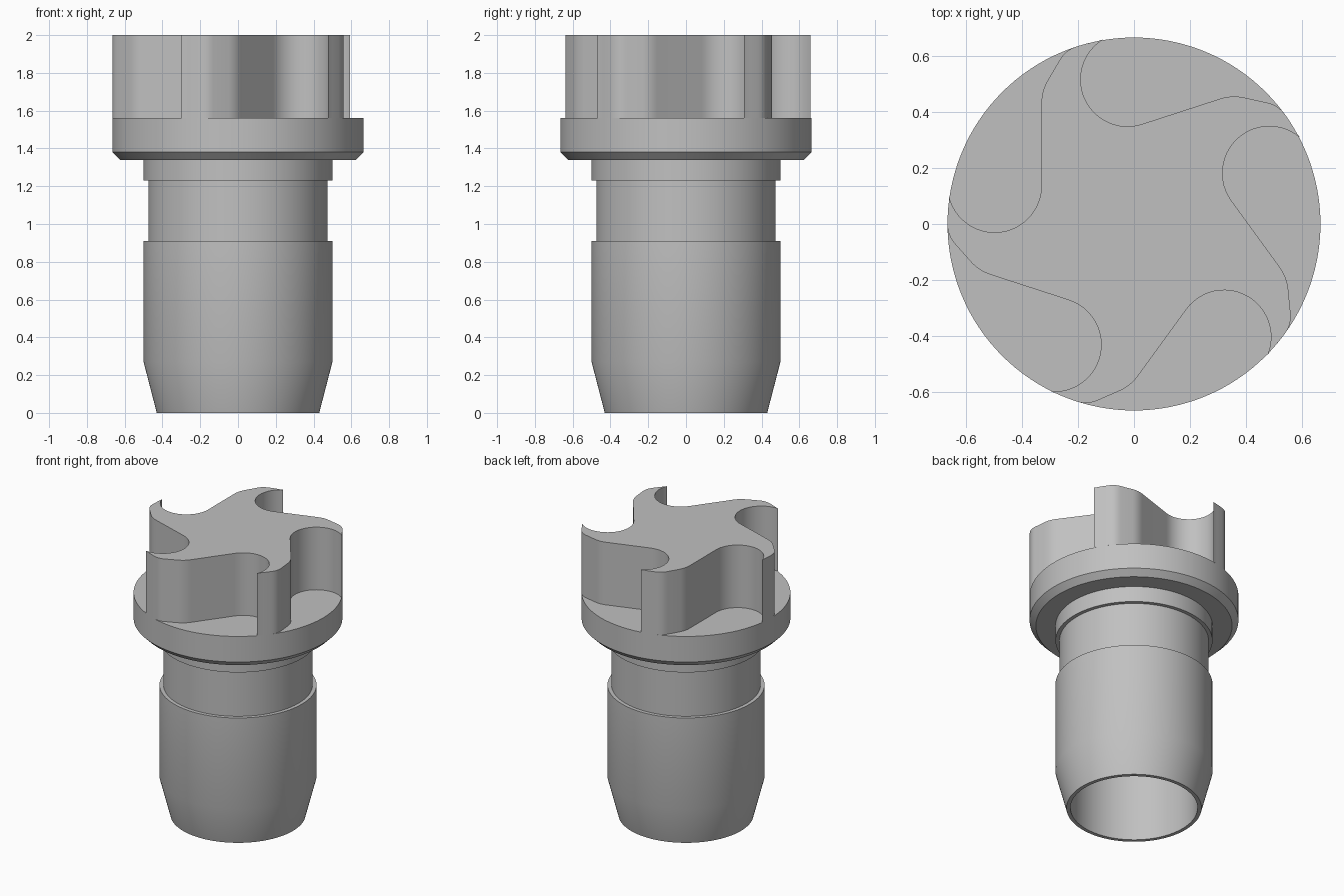
import bpy, bmesh, math
from mathutils import Vector, Matrix

cube = bpy.data.objects.get("Cube")
if cube:
    bpy.data.objects.remove(cube)

SEGMENTS = 128
RADIUS = 0.665
COLLAR_TOP, TOP = 1.56, 2.0

grey = bpy.data.materials.new("plain grey")
grey.use_nodes = True
colour = (0.53, 0.53, 0.53, 1)
grey.diffuse_color = colour
grey.node_tree.nodes["Principled BSDF"].inputs["Base Color"].default_value = colour


def finish(name, bm):
    bmesh.ops.recalc_face_normals(bm, faces=bm.faces)
    mesh = bpy.data.meshes.new(name)
    bm.to_mesh(mesh)
    bm.free()
    obj = bpy.data.objects.new(name, mesh)
    bpy.context.collection.objects.link(obj)
    mesh.materials.append(grey)
    bpy.ops.object.select_all(action="DESELECT")
    obj.select_set(True)
    bpy.context.view_layer.objects.active = obj
    bpy.ops.object.shade_smooth_by_angle(angle=math.radians(25))
    return obj


def fillet(before, corner, after, steps=6):
    """Rounded corner as a quadratic curve."""
    a, b, c = Vector(before), Vector(corner), Vector(after)
    return [a.lerp(b, t).lerp(b.lerp(c, t), t)
            for t in (i / steps for i in range(steps + 1))]


# Hollow stepped body: bore ceiling, bore, rim, taper, groove, neck, collar
profile = [(0, 1.4), (0.405, 1.4), (0.405, 0), (0.43, 0), (0.5, 0.27),
           (0.5, 0.91), (0.475, 0.91), (0.475, 1.23), (0.5, 1.23), (0.5, 1.34),
           (0.625, 1.34), (RADIUS, 1.38), (RADIUS, COLLAR_TOP), (0, COLLAR_TOP)]
bm = bmesh.new()
verts = [bm.verts.new((r, 0, z)) for r, z in profile]
edges = [bm.edges.new(pair) for pair in zip(verts, verts[1:])]
bmesh.ops.spin(bm, geom=verts + edges, cent=(0, 0, 0), axis=(0, 0, 1),
               angle=math.tau, steps=SEGMENTS, use_duplicate=False)
bmesh.ops.remove_doubles(bm, verts=bm.verts, dist=0.0001)
finish("stepped_body", bm)

# One pocket and hooked lobe of the crown outline, running clockwise
pocket_centre, pocket_radius = Vector((-0.497, 0.137)), 0.167
sector = []
for i in range(25):
    a = math.radians(193 + (360 - 193) * i / 24)
    sector.append(pocket_centre + pocket_radius * Vector((math.cos(a), math.sin(a))))
sector += fillet((-0.33, 0.43), (-0.33, 0.473), (-0.309, 0.51))
sector += fillet((-0.265, 0.585), (-0.243, 0.624), (-0.195, 0.636))
for degrees in (105, 103, 101):
    a = math.radians(degrees)
    sector.append(RADIUS * Vector((math.cos(a), math.sin(a))))

# Five-lobed crown
bm = bmesh.new()
outline = []
for k in range(5):
    turn = Matrix.Rotation(-k * math.tau / 5, 3, "Z")
    outline += [bm.verts.new(turn @ Vector((p.x, p.y, 0)) + Vector((0, 0, COLLAR_TOP)))
                for p in sector]
base = bm.faces.new(outline)
bmesh.ops.extrude_face_region(bm, geom=[base], use_keep_orig=True)
for v in bm.verts:
    if v not in base.verts[:]:
        v.co.z = TOP
bmesh.ops.recalc_face_normals(bm, faces=bm.faces)
finish("lobed_crown", bm)
